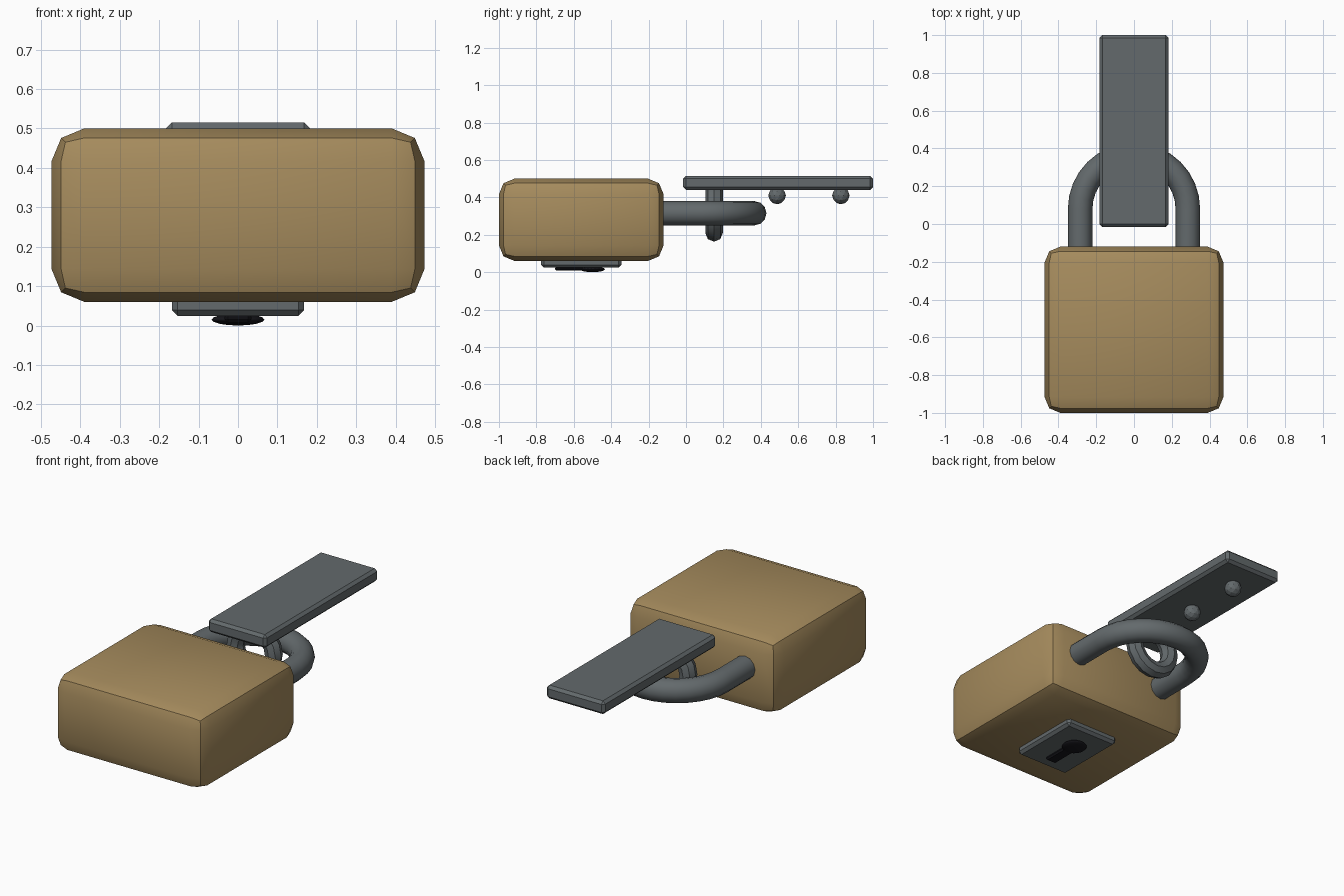
import bpy
from math import cos, sin, pi

cube = bpy.data.objects.get("Cube")
if cube:
    bpy.data.objects.remove(cube, do_unlink=True)


def material(name, rgb):
    m = bpy.data.materials.new(name)
    m.use_nodes = True
    colour = (*rgb, 1)
    m.diffuse_color = colour
    m.node_tree.nodes["Principled BSDF"].inputs["Base Color"].default_value = colour
    return m


brass = material("brass", (0.38, 0.26, 0.11))
steel = material("grey steel", (0.125, 0.143, 0.15))
black = material("keyhole black", (0.008, 0.008, 0.011))


def finish(name, mat, angle=None):
    """Name and colour the active object; smooth below the given angle."""
    ob = bpy.context.object
    ob.name = ob.data.name = name
    ob.data.materials.clear()
    ob.data.materials.append(mat)
    if angle:
        bpy.ops.object.shade_smooth_by_angle(angle=angle)
    return ob


def block(name, mat, low, high, bevel, segments=1, angle=None):
    """Bevelled box between two corners."""
    centre = [(a + b) / 2 for a, b in zip(low, high)]
    bpy.ops.mesh.primitive_cube_add(size=1, location=centre)
    ob = bpy.context.object
    ob.scale = [b - a for a, b in zip(low, high)]
    bpy.ops.object.transform_apply(location=False, rotation=False, scale=True)
    mod = ob.modifiers.new("rounded edges", "BEVEL")
    mod.width = bevel
    mod.segments = segments
    bpy.ops.object.modifier_apply(modifier=mod.name)
    return finish(name, mat, angle)


# Lock body
block("lock_body", brass, (-0.473, -1, 0.06), (0.473, -0.12, 0.5), 0.083, 2, pi / 4)

# Shackle: two straight legs joined by a half circle
RADIUS, TUBE, HEIGHT, BEND_Y = 0.285, 0.065, 0.315, 0.08
STEPS = 16
arc = [(RADIUS * cos(pi * i / STEPS), BEND_Y + RADIUS * sin(pi * i / STEPS))
       for i in range(STEPS + 1)]
path = [(RADIUS, -0.2)] + arc + [(-RADIUS, -0.2)]
curve = bpy.data.curves.new("shackle", "CURVE")
curve.dimensions = "3D"
curve.bevel_depth = TUBE
curve.bevel_resolution = 4
curve.use_fill_caps = True
spline = curve.splines.new("POLY")
spline.points.add(len(path) - 1)
for point, (x, y) in zip(spline.points, path):
    point.co = (x, y, HEIGHT, 1)
shackle = bpy.data.objects.new("shackle", curve)
bpy.context.collection.objects.link(shackle)
bpy.ops.object.select_all(action="DESELECT")
shackle.select_set(True)
bpy.context.view_layer.objects.active = shackle
bpy.ops.object.convert(target="MESH")
finish("shackle", steel, pi / 4)

# Hasp plate with its hanging ring and two rivets
block("hasp_plate", steel, (-0.183, -0.015, 0.44), (0.183, 1, 0.515), 0.015)
bpy.ops.mesh.primitive_torus_add(location=(0, 0.15, 0.33), rotation=(pi / 2, 0, 0),
                                 major_radius=0.12, minor_radius=0.047,
                                 major_segments=16, minor_segments=8)
finish("hasp_ring", steel, pi / 6)
for label, y in (("front", 0.487), ("back", 0.828)):
    bpy.ops.mesh.primitive_ico_sphere_add(subdivisions=2, radius=0.047,
                                          location=(0, y, 0.41))
    finish(label + "_rivet", steel)

# Keyhole plate, round opening and slot on the underside
block("keyhole_plate", steel, (-0.168, -0.775, 0.024), (0.168, -0.345, 0.08), 0.015)
bpy.ops.mesh.primitive_uv_sphere_add(segments=20, ring_count=8, radius=1,
                                     location=(0, -0.5, 0.015))
bpy.context.object.scale = (0.067, 0.067, 0.015)
finish("keyhole_round", black, pi / 4)
block("keyhole_slot", black, (-0.034, -0.7, 0.008), (0.034, -0.5, 0.03), 0.008)
